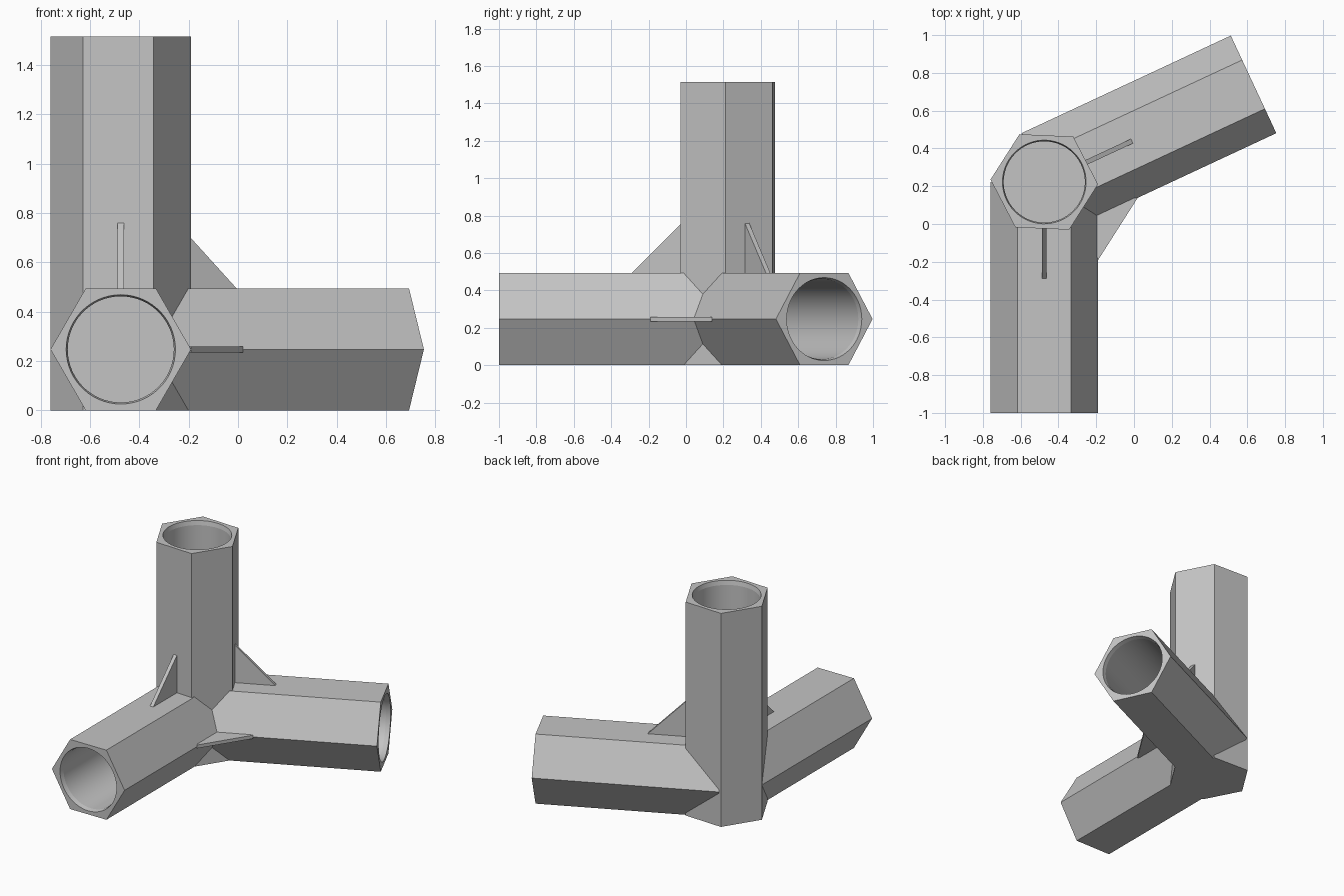
import bpy, bmesh
from math import radians, cos, sin, pi
from mathutils import Vector, Matrix

cube = bpy.data.objects.get("Cube")
if cube:
    bpy.data.objects.remove(cube, do_unlink=True)

R = 0.285                      # hexagon corner radius
FLAT = R * cos(pi / 6)         # hexagon centre to flat
BORE, MOUTH, LIP = 0.215, 0.2215, 0.03
FLOOR = 0.26                   # bore floor distance from the hub
SEGS = 60
HUB = Vector((-0.475, 0.2225, FLAT))
UP = Vector((0, 0, 1))

grey = bpy.data.materials.new("grey_plastic")
grey.use_nodes = True
colour = (0.55, 0.55, 0.55, 1)
grey.diffuse_color = colour
grey.node_tree.nodes["Principled BSDF"].inputs["Base Color"].default_value = colour


def finish(name, bm, matrix):
    bm.transform(matrix)
    bmesh.ops.recalc_face_normals(bm, faces=bm.faces)
    mesh = bpy.data.meshes.new(name)
    bm.to_mesh(mesh)
    bm.free()
    mesh.materials.append(grey)
    obj = bpy.data.objects.new(name, mesh)
    bpy.context.collection.objects.link(obj)
    bpy.ops.object.select_all(action='DESELECT')
    obj.select_set(True)
    bpy.context.view_layer.objects.active = obj
    bpy.ops.object.shade_smooth_by_angle(angle=radians(9))


def frame(x, y, z):
    """Matrix with the given axes, placed at the hub."""
    return Matrix.Translation(HUB) @ Matrix((x, y, z)).transposed().to_4x4()


def hexagon(a):
    return FLAT / cos(a % (pi / 3) - pi / 6)


def socket(name, start, end, matrix):
    """Hexagonal tube along local z with a blind round bore at its far end."""
    bm = bmesh.new()
    rings = []
    for radius, z in ((hexagon, start), (hexagon, end), (MOUTH, end),
                      (BORE, end - LIP), (BORE, FLOOR)):
        ring = []
        for i in range(SEGS):
            a = 2 * pi * (i + 1e-6) / SEGS
            r = radius(a) if callable(radius) else radius
            ring.append(bm.verts.new((r * cos(a), r * sin(a), z)))
        rings.append(ring)
    for low, high in zip(rings, rings[1:]):
        for i in range(SEGS):
            j = (i + 1) % SEGS
            bm.faces.new((low[i], low[j], high[j], high[i]))
    bm.faces.new(rings[0])
    bm.faces.new(rings[-1])
    finish(name, bm, matrix)


def gusset(name, points, matrix, thick=0.026):
    """Thin triangular web in the local xy plane."""
    bm = bmesh.new()
    face = bm.faces.new([bm.verts.new((x, y, -thick / 2)) for x, y in points])
    new = bmesh.ops.extrude_face_region(bm, geom=[face])["geom"]
    bmesh.ops.translate(bm, vec=(0, 0, thick),
                        verts=[g for g in new if isinstance(g, bmesh.types.BMVert)])
    finish(name, bm, matrix)


# Upright socket, turned so one flat faces between the two arms
turn = Matrix.Rotation(radians(-2.5), 4, 'Z')
socket("upright_socket", -FLAT, 1.2675, Matrix.Translation(HUB) @ turn)

# Horizontal sockets, each with a web up to the upright
arms = {"front": Vector((0, -1, 0)),
        "side": Vector((cos(radians(25)), sin(radians(25)), 0))}
for name, d in arms.items():
    across = UP.cross(d)
    socket(name + "_socket", 0, 1.2225, frame(across, UP, d))
    inner, tip = FLAT - 0.02, 0.512
    slope = FLAT + tip - inner
    gusset(name + "_web", ((inner, inner), (slope, inner), (inner, slope)),
           frame(d, UP, d.cross(UP)))

# Flat web between the two arms
front, side = arms["front"], arms["side"]
ends = [front * 0.413 + Vector((R, 0, 0)),
        side * 0.413 + side.cross(UP) * R]
corner = (front + side) * 0.2
gusset("level_web", [p.xy for p in (corner, *ends)], Matrix.Translation(HUB), 0.024)
